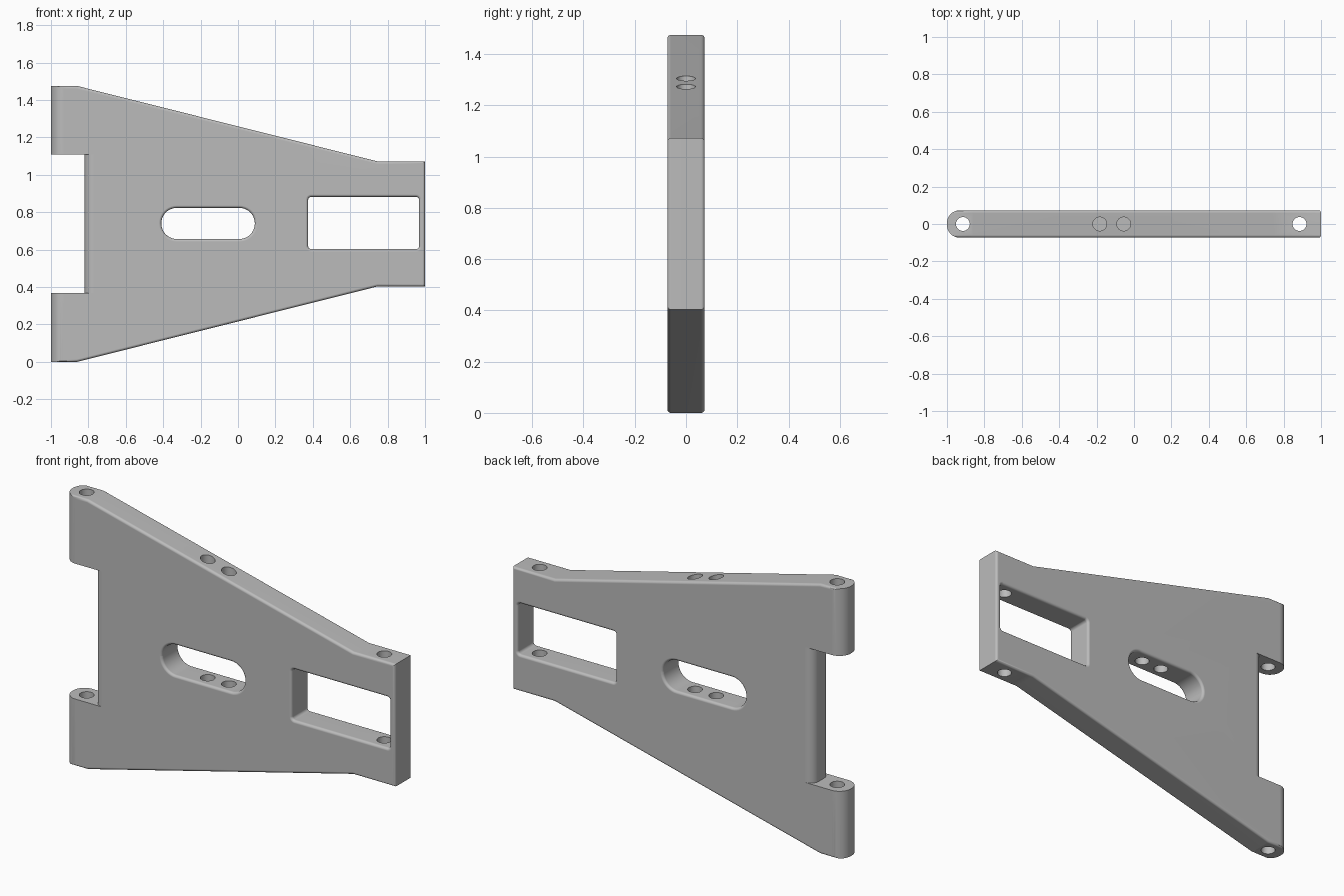
import bpy, bmesh
from math import sin, cos, pi, radians
from mathutils import Vector

if "Cube" in bpy.data.objects:
    bpy.data.objects.remove(bpy.data.objects["Cube"], do_unlink=True)

HALF = 0.073      # half thickness of the plate
FILLET = 0.014    # rounding of the rims
HEIGHT = 1.475
MID = HEIGHT / 2

grey = bpy.data.materials.new("light grey")
grey.use_nodes = True
grey.diffuse_color = (0.5, 0.5, 0.5, 1)
grey.node_tree.nodes["Principled BSDF"].inputs["Base Color"].default_value = (0.5, 0.5, 0.5, 1)


def grow(outline, amount):
    """Offset a counter-clockwise outline outward with mitred corners."""
    pts = [Vector(p) for p in outline]
    result = []
    for i, p in enumerate(pts):
        a = (p - pts[i - 1]).normalized()
        b = (pts[(i + 1) % len(pts)] - p).normalized()
        na, nb = Vector((a.y, -a.x)), Vector((b.y, -b.x))
        result.append(p + (na + nb) * amount / (1 + na.dot(nb)))
    return result


def loft(name, outline, rings, upright=False):
    """Stack outlines at (position, growth) rings along y, or z if upright."""
    bm = bmesh.new()
    loops = []
    for pos, amount in rings:
        loops.append([bm.verts.new((p.x, p.y, pos) if upright else (p.x, pos, p.y))
                      for p in grow(outline, amount)])
    for low, high in zip(loops, loops[1:]):
        for i in range(len(low)):
            bm.faces.new((low[i - 1], low[i], high[i], high[i - 1]))
    bm.faces.new(loops[0])
    bm.faces.new(loops[-1])
    bmesh.ops.recalc_face_normals(bm, faces=bm.faces)
    mesh = bpy.data.meshes.new(name)
    bm.to_mesh(mesh)
    bm.free()
    obj = bpy.data.objects.new(name, mesh)
    mesh.materials.append(grey)
    bpy.context.collection.objects.link(obj)
    return obj


def rim_rings(sign, steps=5):
    """Rounded rims: sign -1 rounds a solid, +1 flares a cutter."""
    half = []
    for i in range(steps + 1):
        a = i / steps * pi / 2
        half.append((-(HALF - FILLET) - FILLET * cos(a), sign * FILLET * (1 - sin(a))))
    return half + [(-y, g) for y, g in reversed(half)]


def rounded_box(x0, x1, z0, z1, r, steps):
    pts = []
    corners = ((x1 - r, z0 + r), (x1 - r, z1 - r), (x0 + r, z1 - r), (x0 + r, z0 + r))
    for k, (x, z) in enumerate(corners):
        for i in range(steps + 1):
            a = (k - 1 + i / steps) * pi / 2
            pts.append((x + r * cos(a), z + r * sin(a)))
    return pts


def window_cutter(name, outline):
    rings = rim_rings(1)
    rings = [(-0.2, FILLET)] + rings + [(0.2, FILLET)]
    return loft(name, outline, rings)


def nose_cutter(name, x, r, z0, z1):
    """Clears everything left of a wall at x whose vertical edges are rounded."""
    side = HALF - r
    arc = [(x + r - r * cos(a), side + r * sin(a))
           for a in (i / 10 * pi / 2 for i in range(11))]
    lower = [(px, -py) for px, py in reversed(arc)]
    outline = [(-1.3, -0.2), (x + r, -0.2)] + lower + arc + [(x + r, 0.2), (-1.3, 0.2)]
    return loft(name, outline, [(z0, 0), (z1, 0)], upright=True)


def drill(name, x, r, z0, z1):
    circle = [(x + r * cos(i * pi / 18), r * sin(i * pi / 18)) for i in range(36)]
    return loft(name, circle, [(z0, 0), (z1, 0)], upright=True)


# Tapered plate, run past the left end so the nose cutter can shape it
lower = [(-1.15, 0), (-0.86, 0), (0.745, 0.403), (1, 0.403)]
upper = [(x, HEIGHT - z) for x, z in reversed(lower)]
arm = loft("suspension_arm_plate", lower + upper, rim_rings(-1))

cutters = [
    # Rounded hinge lugs and the notch between them
    nose_cutter("lug_end_cutter", -1, 0.068, -0.1, 1.6),
    nose_cutter("notch_cutter", -0.82, 0.05, MID - 0.37, MID + 0.37),
    # Slot and rectangular window
    window_cutter("slot_cutter", rounded_box(-0.41, 0.09, 0.657, 0.823, 0.0825, 10)),
    window_cutter("window_cutter", rounded_box(0.375, 0.968, 0.603, 0.882, 0.016, 4)),
    # Pin holes at both ends, and blind holes through the slot
    drill("hinge_pin_cutter", -0.915, 0.037, -0.1, 1.6),
    drill("outer_pin_cutter", 0.885, 0.037, -0.1, 1.6),
    drill("left_blind_cutter", -0.055, 0.037, 0.42, 1.6),
    drill("right_blind_cutter", -0.183, 0.037, 0.42, 1.6),
]

bpy.ops.object.select_all(action="DESELECT")
bpy.context.view_layer.objects.active = arm
arm.select_set(True)
for cutter in cutters:
    cutter.hide_render = True
    mod = arm.modifiers.new("cut", "BOOLEAN")
    mod.operation = "DIFFERENCE"
    mod.solver = "EXACT"
    mod.object = cutter
    bpy.ops.object.modifier_apply(modifier=mod.name)
    bpy.data.objects.remove(cutter, do_unlink=True)

# Smooth fillets and flat large faces
bpy.ops.object.shade_smooth_by_angle(angle=radians(35))
weighted = arm.modifiers.new("weighted normals", "WEIGHTED_NORMAL")
weighted.keep_sharp = True
